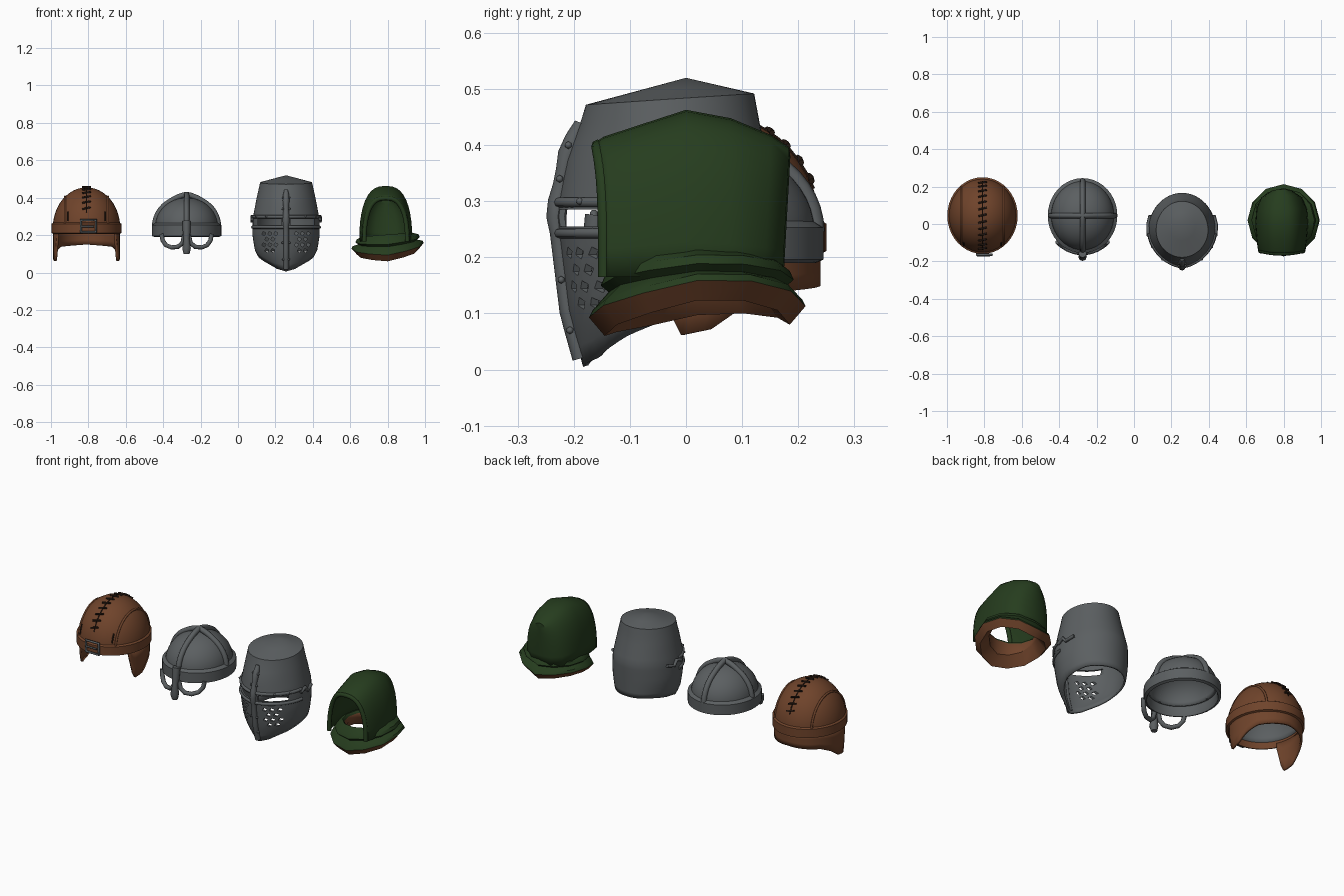
import bpy, bmesh
from math import sin, cos, pi, radians, sqrt
from mathutils import Matrix, Vector

cube = bpy.data.objects.get("Cube")
if cube:
    bpy.data.objects.remove(cube, do_unlink=True)


def material(name, r, g, b):
    m = bpy.data.materials.new(name)
    m.use_nodes = True
    m.diffuse_color = (r, g, b, 1)
    m.node_tree.nodes["Principled BSDF"].inputs["Base Color"].default_value = (r, g, b, 1)
    return m


LEATHER = material("brown leather", 0.16, 0.057, 0.024)
STEEL = material("grey steel", 0.105, 0.115, 0.12)
CLOTH = material("dark green cloth", 0.019, 0.046, 0.013)
THREAD = material("dark thread", 0.02, 0.01, 0.006)


def lerp(table, x):
    """Piecewise linear lookup in (key, value) pairs."""
    for (x0, y0), (x1, y1) in zip(table, table[1:]):
        if x <= x1:
            return y0 + (y1 - y0) * max(0, (x - x0) / (x1 - x0))
    return table[-1][1]


def finish(obj, angle=40):
    bpy.ops.object.select_all(action="DESELECT")
    bpy.context.view_layer.objects.active = obj
    obj.select_set(True)
    bpy.ops.object.shade_smooth_by_angle(angle=radians(angle))
    return obj


def mesh_object(name, bm, mats):
    me = bpy.data.meshes.new(name)
    bm.to_mesh(me)
    bm.free()
    for m in mats:
        me.materials.append(m)
    obj = bpy.data.objects.new(name, me)
    bpy.context.collection.objects.link(obj)
    return obj


def surface(name, mats, nu, nv, f, thick=0, lined=False, second=()):
    """Grid surface from f(u, v); rows listed in second take the second material."""
    bm = bmesh.new()
    rows = [[bm.verts.new(f(i / nu, j / nv)) for i in range(nu + 1)] for j in range(nv + 1)]
    for j in range(nv):
        for i in range(nu):
            face = bm.faces.new((rows[j][i], rows[j][i + 1], rows[j + 1][i + 1], rows[j + 1][i]))
            face.material_index = int(j in second)
    bmesh.ops.remove_doubles(bm, verts=bm.verts, dist=1e-5)
    obj = finish(mesh_object(name, bm, mats))
    if thick:
        mod = obj.modifiers.new("thickness", "SOLIDIFY")
        mod.thickness, mod.offset = thick, -1
        mod.material_offset = int(lined)
    return obj


def tube(name, mat, pts, r, radii=None, cyclic=False):
    cu = bpy.data.curves.new(name, "CURVE")
    cu.dimensions = "3D"
    cu.bevel_depth, cu.bevel_resolution, cu.use_fill_caps = r, 2, True
    sp = cu.splines.new("POLY")
    sp.points.add(len(pts) - 1)
    sp.use_cyclic_u = cyclic
    for i, p in enumerate(pts):
        sp.points[i].co = (*p, 1)
        sp.points[i].radius = radii[i] if radii else 1
    cu.materials.append(mat)
    obj = bpy.data.objects.new(name, cu)
    bpy.context.collection.objects.link(obj)
    return obj


def around(c, a, rx, ry, z):
    """Point on an ellipse; angle 0 is the front, a quarter turn is the left."""
    return Vector((c[0] + rx * sin(a), c[1] - ry * cos(a), z))


def dome(name, mats, c, rx, ry, z, h, lined=False):
    return surface(name, mats, 40, 12, lambda u, v: around(
        c, u * 2 * pi, rx * cos(v * pi / 2), ry * cos(v * pi / 2), z + h * sin(v * pi / 2)), 0.012, lined)


def band(name, mat, c, rx, ry, z0, z1):
    prof = [(-0.014, z0), (0, z0 + 0.006), (0, z1 - 0.012), (-0.018, z1), (-0.02, z0 + 0.02), (-0.014, z0)]
    return surface(name, [mat], 40, 5, lambda u, v: around(
        c, u * 2 * pi, rx + prof[round(v * 5)][0], ry + prof[round(v * 5)][0], prof[round(v * 5)][1]))


# Leather cap: lined dome, band, neck skirt with ear flaps
C = (-0.81, 0.045)
dome("cap_dome", [LEATHER, STEEL], C, 0.18, 0.197, 0.24, 0.215, True)
band("cap_band", LEATHER, C, 0.188, 0.205, 0.205, 0.272)
edge = [(62, 0.195), (72, 0.06), (90, 0.072), (107, 0.112), (125, 0.138), (180, 0.15)]


def skirt(u, v):
    deg = 62 + 236 * u
    low = lerp(edge, 180 - abs(180 - deg))
    return around(C, radians(deg), 0.178, 0.195, low + (0.225 - low) * v)


surface("cap_neck_skirt", [LEATHER], 59, 3, skirt, 0.012)


def cap_point(x, q, lift=0.0):
    s = sqrt(1 - (x / 0.18) ** 2)
    return Vector((C[0] + x, C[1] - (0.197 * s + lift) * cos(q), 0.24 + (0.215 * s + lift) * sin(q)))


tube("cap_centre_seam", THREAD, [cap_point(0, pi * i / 24) for i in range(3, 22)], 0.003)
for side in (-1, 1):
    tube("cap_side_seam", LEATHER, [cap_point(side * 0.115, pi * i / 24) for i in range(25)], 0.006)
    tube("cap_front_stitching", THREAD, [cap_point(side * 0.1, q / 10) for q in range(2, 6)], 0.004)
for i in range(13):
    q = 0.5 + i * 0.18
    tube("cap_stitch", THREAD, [cap_point(x, q + x * 1.2, 0.004) for x in (-0.022, 0, 0.022)], 0.005)
frame = [(-0.04, 0.216), (0.04, 0.216), (0.04, 0.28), (-0.04, 0.28)]
tube("cap_buckle", STEEL, [(C[0] + 0.01 + x, -0.164, z) for x, z in frame], 0.007, cyclic=True)
tube("cap_buckle_prong", STEEL, [(-0.84, -0.168, 0.247), (-0.77, -0.168, 0.247)], 0.005)

# Spectacle helmet: dome, band, crossed ribs, eye guards and nose guard
C2 = (-0.275, 0.045)
dome("spectacle_dome", [STEEL], C2, 0.168, 0.185, 0.245, 0.155)
band("spectacle_band", STEEL, C2, 0.186, 0.2, 0.19, 0.265)
for name, turn in (("front_back_rib", 0), ("side_rib", pi / 2)):
    pts = []
    for i in range(25):
        q = pi * i / 24
        peak = 0.014 * max(0, 1 - abs(q - pi / 2) / 0.5)
        pts.append(around(C2, turn, 0.17 * cos(q), 0.187 * cos(q), 0.245 + 0.158 * sin(q) + peak))
    tube(name, STEEL, pts, 0.015)
guard = [(0.012, 0.2), (0.022, 0.158), (0.045, 0.138), (0.08, 0.134), (0.11, 0.146), (0.128, 0.172), (0.134, 0.205)]
for side in (-1, 1):
    pts = [(C2[0] + side * x, C2[1] - 0.2 * sqrt(1 - (x / 0.19) ** 2), z) for x, z in guard]
    tube("eye_guard", STEEL, pts, 0.012)
tube("nose_guard", STEEL, [(C2[0], -0.158, 0.275), (C2[0], -0.166, 0.21), (C2[0], -0.172, 0.18),
     (C2[0], -0.175, 0.13), (C2[0], -0.172, 0.1)], 0.02, [1.1, 1, 0.75, 1.15, 0.8])

# Great helm: pointed face, low cone top, cut sight slits and breath holes
C3 = (0.257, -0.03)
half_width = [(0, 0.08), (0.06, 0.137), (0.12, 0.167), (0.2, 0.18), (0.29, 0.178), (0.4, 0.157), (0.49, 0.137)]
front_depth = [(0, 0.132), (0.1, 0.16), (0.28, 0.182), (0.44, 0.15), (0.49, 0.145)]
back_depth = [(0, 0.19), (0.3, 0.197), (0.43, 0.163), (0.5, 0.15)]
hem = [(0, 0.005), (30, 0.02), (60, 0.06), (90, 0.09), (130, 0.112), (180, 0.115)]


def helm_point(a, z, lift=0.0):
    a = (a + pi) % (2 * pi) - pi
    prow = 0.02 * max(0, 1 - abs(a) / 1.05) * min(1, max(0, (0.48 - z) / 0.1))
    depth = lerp(front_depth if cos(a) > 0 else back_depth, z) + prow
    if cos(a) < 0.25:
        mid = min(1, max(0, (0.25 - cos(a)) / 0.5))
        depth = lerp(front_depth, z) * (1 - mid) + lerp(back_depth, z) * mid
    return around(C3, a, lerp(half_width, z) + lift, depth + lift, z)


def helm(u, v):
    a = u * 2 * pi
    rim = 0.482 - 0.01 * cos(a)
    if v > 0.88:
        return helm_point(a, rim).lerp(Vector((C3[0], 0, 0.52)), (v - 0.875) / 0.125)
    low = lerp(hem, 180 - abs(180 - u * 360))
    return helm_point(a, low + (rim - low) * v / 0.875)


great = surface("great_helm_shell", [STEEL], 48, 16, helm, 0.01)
bm = bmesh.new()


def cut(x, z, sx, sz, spin=0.0):
    m = Matrix.Translation((C3[0] + x, -0.17, z)) @ Matrix.Rotation(spin, 4, "Y") @ Matrix.Diagonal((sx, 0.22, sz, 1))
    bmesh.ops.create_cube(bm, size=1, matrix=m)


for side in (-1, 1):
    cut(side * 0.087, 0.27, 0.125, 0.03)
    for row in range(4):
        for col in range(3 if row % 2 else 2):
            cut(side * (0.055 + 0.032 * col + 0.016 * (row % 2 == 0)), 0.118 + 0.03 * row, 0.016, 0.016, 0.5)
cutter = mesh_object("hole_cutter", bm, [STEEL])
cutter.hide_render = True
mod = great.modifiers.new("holes", "BOOLEAN")
mod.object, mod.operation, mod.solver = cutter, "DIFFERENCE", "EXACT"
bpy.context.view_layer.objects.active = great
for m in [m.name for m in great.modifiers if m.type in {"SOLIDIFY", "BOOLEAN"}]:
    bpy.ops.object.modifier_apply(modifier=m)
bpy.data.objects.remove(cutter, do_unlink=True)

tube("helm_face_ridge", STEEL, [helm_point(0, 0.02 + 0.028 * i) for i in range(16)], 0.015,
     [1.0] * 9 + [1.2, 1.2, 1, 1, 1.2, 1.1, 0.7])
for z in (0.298, 0.243):
    tube("helm_sight_band", STEEL, [helm_point(radians(d), z) for d in range(-84, 85, 6)], 0.009)


def rivet(a, z):
    b = bmesh.new()
    bmesh.ops.create_icosphere(b, subdivisions=1, radius=0.007, matrix=Matrix.Translation(helm_point(a, z, 0.008)))
    finish(mesh_object("helm_rivet", b, [STEEL]), 80)


for side in (-1, 1):
    for z in (0.07, 0.16, 0.34, 0.4):
        rivet(side * 0.1, z)
    for deg in (35, 60, 80):
        rivet(side * radians(deg), 0.3)
    tube("helm_side_hinge", STEEL, [helm_point(side * radians(d), z, 0.006) for d, z in
         ((80, 0.285), (92, 0.3), (98, 0.275), (112, 0.288))], 0.009)

# Hood: arched sections from the face opening to the back
sections = [(-0.15, 0.122, 0.405), (-0.135, 0.128, 0.415), (-0.08, 0.135, 0.437), (0, 0.142, 0.463),
            (0.08, 0.136, 0.448), (0.14, 0.11, 0.418), (0.172, 0.06, 0.396), (0.174, 0, 0.38)]


def arch(u, y, w, h):
    t = pi * (1 - u)
    up = max(0, sin(t)) ** 0.85
    x = w * abs(cos(t)) ** 0.75 * (1 if u > 0.5 else -1)
    lean = (0.012 * up if y > 0.1 else -0.012 * up ** 4 if y < -0.1 else 0)
    return (0.79 + x, y + lean, 0.165 + (h - 0.165) * up)


surface("hood_shell", [CLOTH], 20, 7, lambda u, v: arch(u, *sections[round(v * 7)]), 0.01)
tube("hood_face_hem", CLOTH, [arch(i / 20, -0.145, 0.115, 0.398) for i in range(21)], 0.012)

# Cowl: folded collar with a leather underside
hem4 = [(0, 0.06), (55, 0.085), (80, 0.11), (130, 0.112), (180, 0.08)]


def cowl(u, v):
    low = lerp(hem4, 180 - abs(180 - u * 360))
    mid = low * 0.5 + 0.108
    prof = [(0.12, low + 0.05), (0.165, low), (0.193, low + 0.033), (0.187, low + 0.045), (0.158, mid),
            (0.172, mid + 0.012), (0.165, mid + 0.028), (0.13, 0.203), (0.12, 0.19), (0.12, low + 0.05)]
    r, z = prof[round(v * 9)]
    p = around((0.8, 0.02), u * 2 * pi, r, r, z)
    p.z += 0.08 * (p.x - 0.8)
    return p


surface("hood_cowl", [CLOTH, LEATHER], 12, 9, cowl, second=(0, 1, 8))
